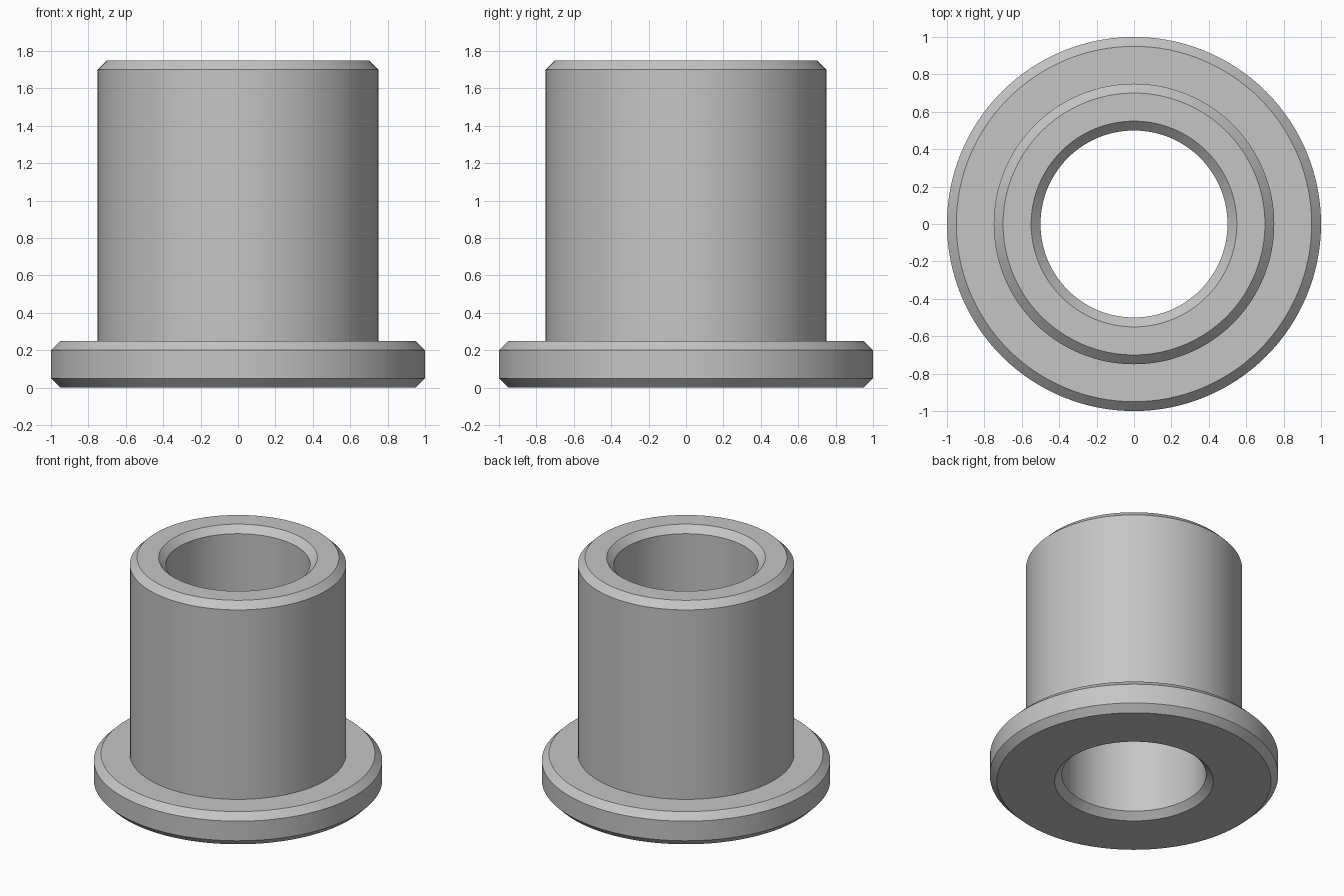
import bpy
import bmesh
from math import cos, sin, tau, radians

cube = bpy.data.objects.get("Cube")
if cube:
    bpy.data.objects.remove(cube)

SEGMENTS = 128
BORE, BODY, FLANGE = 0.5, 0.75, 1.0
FLANGE_TOP, TOP = 0.25, 1.75
C = 0.05  # chamfer on every outer edge

# Plain grey metal
grey = bpy.data.materials.new("grey metal")
grey.use_nodes = True
colour = (0.56, 0.56, 0.56, 1)
grey.diffuse_color = colour
grey.node_tree.nodes["Principled BSDF"].inputs["Base Color"].default_value = colour


def lathe(name, profile, material):
    """Turn a closed (radius, height) profile around the z axis."""
    bm = bmesh.new()
    rings = []
    for r, z in profile:
        rings.append([bm.verts.new((r * cos(tau * i / SEGMENTS), r * sin(tau * i / SEGMENTS), z))
                      for i in range(SEGMENTS)])
    for a, b in zip(rings, rings[1:] + rings[:1]):
        for i in range(SEGMENTS):
            j = (i + 1) % SEGMENTS
            bm.faces.new((a[i], a[j], b[j], b[i]))
    bmesh.ops.recalc_face_normals(bm, faces=bm.faces)
    mesh = bpy.data.meshes.new(name)
    bm.to_mesh(mesh)
    bm.free()
    mesh.materials.append(material)
    obj = bpy.data.objects.new(name, mesh)
    bpy.context.collection.objects.link(obj)
    bpy.ops.object.select_all(action="DESELECT")
    obj.select_set(True)
    bpy.context.view_layer.objects.active = obj
    bpy.ops.object.shade_smooth_by_angle(angle=radians(30))
    return obj


# Flanged sleeve: chamfered flange, straight body, chamfered through bore
lathe("flanged_bushing", [
    (BORE + C, 0), (FLANGE - C, 0), (FLANGE, C),
    (FLANGE, FLANGE_TOP - C), (FLANGE - C, FLANGE_TOP), (BODY, FLANGE_TOP),
    (BODY, TOP - C), (BODY - C, TOP), (BORE + C, TOP),
    (BORE, TOP - C), (BORE, C),
], grey)
